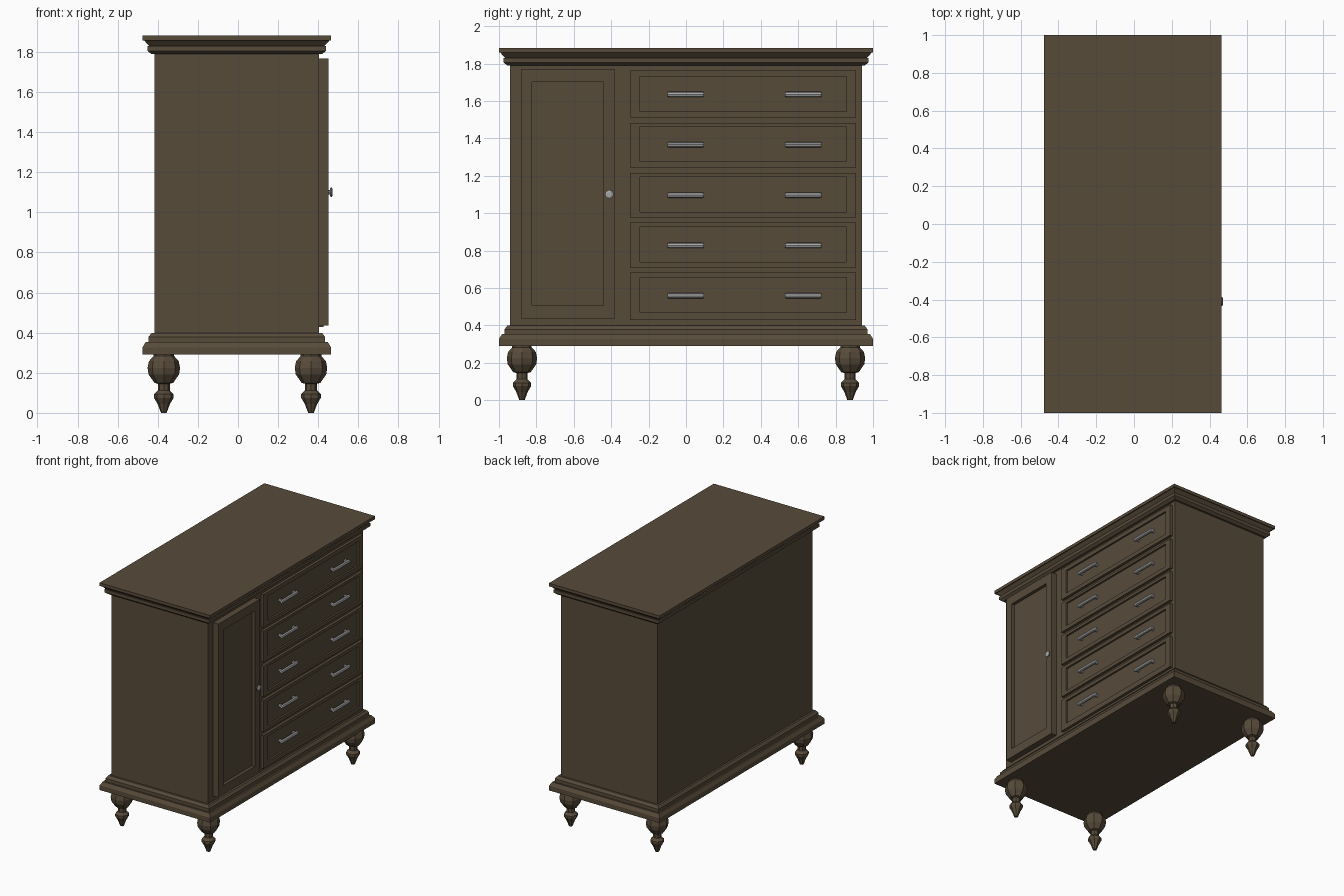
import bpy, bmesh, math

if "Cube" in bpy.data.objects:
    bpy.data.objects.remove(bpy.data.objects["Cube"])

CX = -0.006            # carcass centre in x
HX, HY = 0.411, 0.941  # carcass half sizes
FRONT = CX + HX        # plane that carries the door and drawers


def material(name, rgb):
    m = bpy.data.materials.new(name)
    m.diffuse_color = (*rgb, 1)
    m.use_nodes = True
    m.node_tree.nodes["Principled BSDF"].inputs["Base Color"].default_value = m.diffuse_color
    return m


WOOD = material("dark brown wood", (0.096, 0.070, 0.042))
METAL = material("grey metal", (0.39, 0.39, 0.39))


def finish(bm, name, mat):
    bmesh.ops.recalc_face_normals(bm, faces=bm.faces[:])
    me = bpy.data.meshes.new(name)
    bm.to_mesh(me)
    bm.free()
    me.materials.append(mat)
    ob = bpy.data.objects.new(name, me)
    bpy.context.collection.objects.link(ob)
    return ob


def loft(name, rings, mat):
    """Skin a list of equal-length point rings and cap both ends."""
    bm = bmesh.new()
    vs = [[bm.verts.new(p) for p in r] for r in rings]
    n = len(vs[0])
    for a, b in zip(vs, vs[1:]):
        for i in range(n):
            j = (i + 1) % n
            bm.faces.new((a[i], a[j], b[j], b[i]))
    bm.faces.new(vs[0])
    bm.faces.new(vs[-1])
    return finish(bm, name, mat)


def moulding(name, profile):
    """Rectangular rings given by (offset from carcass, height)."""
    rings = []
    for o, z in profile:
        x, y = HX + o, HY + o
        rings.append([(CX - x, -y, z), (CX + x, -y, z), (CX + x, y, z), (CX - x, y, z)])
    return loft(name, rings, WOOD)


def panel(name, outer, inner, x, depth):
    """Raised front with a recessed centre; rects are (y0, y1, z0, z1)."""
    def ring(r, px):
        y0, y1, z0, z1 = r
        return [(px, y0, z0), (px, y1, z0), (px, y1, z1), (px, y0, z1)]
    return loft(name, [ring(outer, FRONT - 0.005), ring(outer, x),
                       ring(inner, x), ring(inner, x - depth)], WOOD)


def turned_x(name, y, z, profile, sides=8):
    """Round part along x from (x, radius) pairs."""
    return loft(name, [[(x, y + r * math.cos(2 * math.pi * i / sides),
                         z + r * math.sin(2 * math.pi * i / sides))
                        for i in range(sides)] for x, r in profile], METAL)


# Carcass with base and cornice mouldings
moulding("carcass", [(0, 0.38), (0, 1.81)])
moulding("base_moulding", [(0.059, 0.291), (0.059, 0.327), (0.043, 0.353),
                           (0.03, 0.353), (0.03, 0.378), (0.015, 0.398), (-0.01, 0.398)])
moulding("cornice", [(-0.01, 1.79), (0.015, 1.79), (0.035, 1.806), (0.035, 1.83),
                     (0.026, 1.83), (0.052, 1.858), (0.059, 1.858), (0.059, 1.882)])

# Turned legs
LEG = [(0.014, 0), (0.031, 0.045), (0.049, 0.075), (0.049, 0.093), (0.03, 0.112),
       (0.03, 0.145), (0.047, 0.15), (0.076, 0.192), (0.081, 0.225),
       (0.074, 0.258), (0.052, 0.283), (0.052, 0.296)]
for sx, xn in ((-1, "back"), (1, "front")):
    for sy, yn in ((-1, "left"), (1, "right")):
        loft(f"{xn}_{yn}_leg",
             [[(CX + 0.003 + sx * 0.367 + r * math.cos(i * math.pi / 4),
                sy * 0.877 + r * math.sin(i * math.pi / 4), z) for i in range(8)]
              for r, z in LEG], WOOD)

# Door and its knob
panel("door", (-0.882, -0.38, 0.436, 1.767), (-0.823, -0.442, 0.506, 1.70), 0.452, 0.025)
turned_x("door_knob", -0.41, 1.10,
         [(0.445, 0.011), (0.459, 0.011), (0.461, 0.024), (0.467, 0.024), (0.472, 0.014)])

# Drawers with two bar handles each
ROWS = [(0.428, 0.682), (0.71, 0.951), (0.977, 1.216), (1.244, 1.482), (1.512, 1.764)]
for k, (z0, z1) in enumerate(ROWS):
    zi = 0.47 + k * 0.2687
    panel(f"drawer_{k + 1}", (-0.30, 0.91, z0, z1), (-0.247, 0.857, zi, zi + 0.187), 0.426, 0.014)
    zc = 0.558 + k * 0.2693
    for side, yc in (("left", -0.002), ("right", 0.627)):
        loft(f"drawer_{k + 1}_{side}_handle",
             [[(0.438 + 0.013 * s * math.cos(i * math.pi / 4), yc + dy,
                zc + 0.0145 * s * math.sin(i * math.pi / 4)) for i in range(8)]
              for dy, s in ((-0.098, 0.75), (-0.09, 1), (0, 1), (0.09, 1), (0.098, 0.75))], METAL)
        for e in (-1, 1):
            turned_x(f"drawer_{k + 1}_{side}_handle_post", yc + e * 0.082, zc,
                     [(0.408, 0.013), (0.437, 0.011)])
